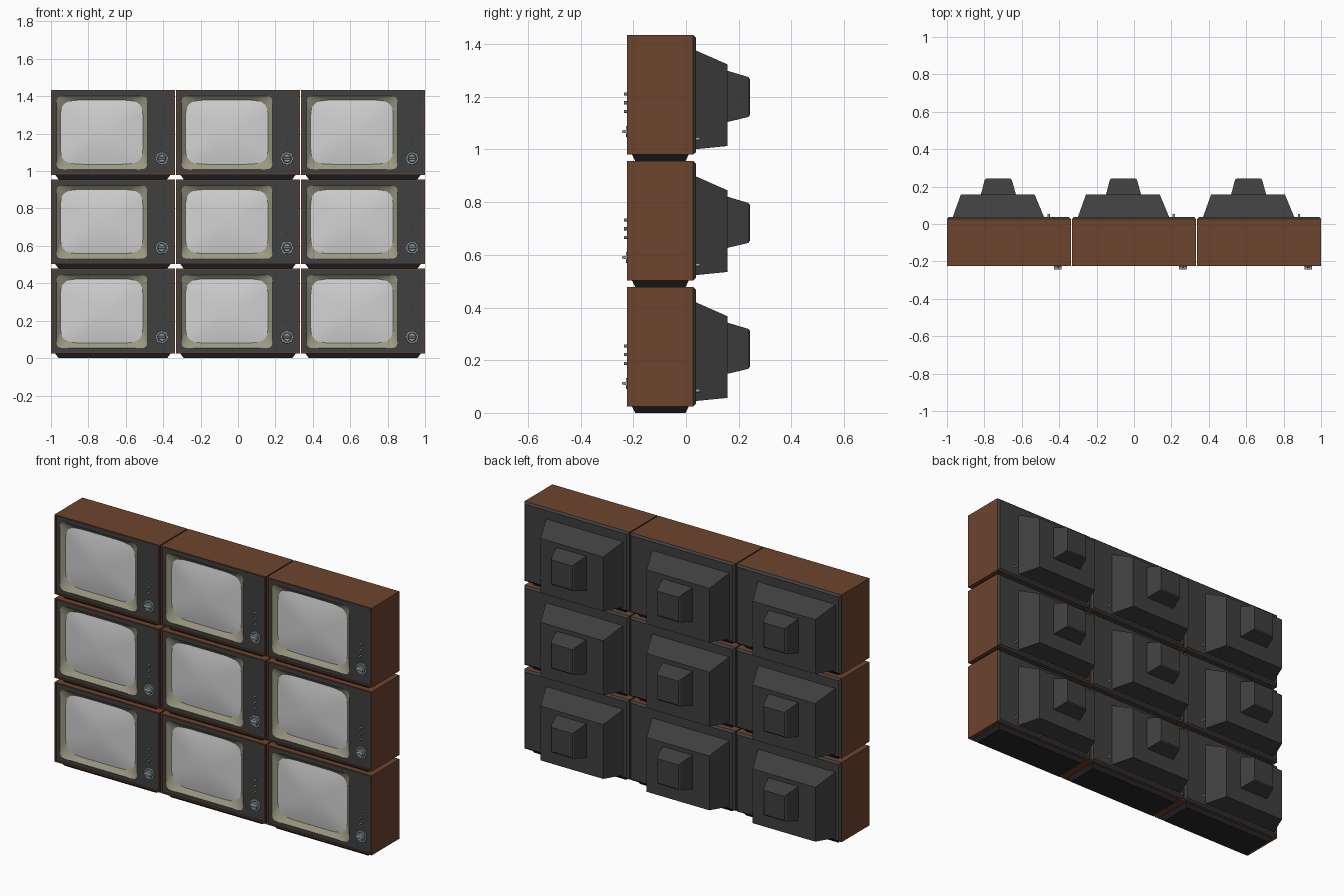
import bpy, bmesh, math

if "Cube" in bpy.data.objects:
    bpy.data.objects.remove(bpy.data.objects["Cube"])

PITCH_X, PITCH_Z = 0.669, 0.478      # spacing of the sets in the wall
HW, Z0, Z1 = 0.331, 0.024, 0.478     # half width, bottom and top of one cabinet
FRONT, PANEL = -0.224, -0.217        # cabinet lip and recessed front panel


def material(name, r, g, b):
    m = bpy.data.materials.new(name)
    m.diffuse_color = (r, g, b, 1)
    m.use_nodes = True
    m.node_tree.nodes["Principled BSDF"].inputs["Base Color"].default_value = m.diffuse_color
    return m


wood = material("brown wood", 0.155, 0.057, 0.027)
dark = material("charcoal plastic", 0.05, 0.05, 0.05)
black = material("black rubber", 0.02, 0.02, 0.022)
beige = material("beige surround", 0.33, 0.32, 0.22)
glass = material("grey screen", 0.65, 0.65, 0.65)
steel = material("blue grey metal", 0.28, 0.34, 0.37)
bronze = material("dull knob metal", 0.2, 0.19, 0.16)


def rect(x0, x1, z0, z1, y):
    return [(x0, y, z0), (x1, y, z0), (x1, y, z1), (x0, y, z1)]


def flat_rect(x, y0, y1, z):
    return [(-x, y0, z), (x, y0, z), (x, y1, z), (-x, y1, z)]


def oval(cx, cz, a, b, y, n=2, count=64, square=False):
    """Superellipse ring; square=True pushes it out to its bounding rectangle."""
    pts = []
    for i in range(count):
        t = 2 * math.pi * i / count
        c, s = math.cos(t), math.sin(t)
        u = math.copysign(abs(c) ** (2 / n), c)
        v = math.copysign(abs(s) ** (2 / n), s)
        k = max(abs(u), abs(v)) if square else 1
        pts.append((cx + a * u / k, y, cz + b * v / k))
    return pts


def wall_part(name, mat, rings, cap_first=False, cap_last=False, smooth=False):
    """Skin the rings (ordered back to front) and repeat the part in all nine sets."""
    bm = bmesh.new()
    loops = [[bm.verts.new(p) for p in ring] for ring in rings]
    for a, b in zip(loops, loops[1:]):
        n = len(a)
        for j in range(n):
            k = (j + 1) % n
            bm.faces.new((a[j], a[k], b[k], b[j]))
    if cap_first:
        bm.faces.new(loops[0][::-1])
    if cap_last:
        bm.faces.new(loops[-1])
    for f in bm.faces:
        f.smooth = smooth
    mesh = bpy.data.meshes.new(name)
    bm.to_mesh(mesh)
    bm.free()
    mesh.materials.append(mat)
    for row in range(3):
        for col in range(3):
            ob = bpy.data.objects.new(f"{name}_{row + 1}_{col + 1}", mesh)
            ob.location = ((col - 1) * PITCH_X, 0, row * PITCH_Z)
            bpy.context.collection.objects.link(ob)


# Wooden cabinet shell with a thin front lip
i = 0.007
inner = (-HW + i, HW - i, Z0 + i, Z1 - i)
wall_part("cabinet", wood, [
    rect(-HW, HW, Z0, Z1, 0.027), rect(-HW, HW, Z0, Z1, FRONT),
    rect(*inner, FRONT), rect(*inner, PANEL)])

# Chamfered back cover, tube housing and neck housing
c = 0.01
wall_part("back_cover", dark, [
    rect(-HW + c, HW - c, Z0 + c, Z1 - c, 0.038),
    rect(-HW, HW, Z0, Z1, 0.027)], cap_first=True)
wall_part("tube_housing", dark, [
    rect(-0.257, 0.138, 0.057, 0.367, 0.157),
    rect(-0.300, 0.188, 0.045, 0.420, 0.037)], cap_first=True)
wall_part("neck_housing", dark, [
    rect(-0.122, 0.009, 0.174, 0.312, 0.242),
    rect(-0.129, 0.016, 0.167, 0.319, 0.236),
    rect(-0.150, 0.038, 0.148, 0.343, 0.156)], cap_first=True)

# Aerial socket on the back
wall_part("aerial_socket", steel, [
    oval(0.213, 0.084, 0.006, 0.006, 0.053, count=12),
    oval(0.213, 0.084, 0.006, 0.006, 0.037, count=12)], cap_first=True)

# Front panel with an opening, sloping surround and bulging screen
N = 18
bez = (-0.059, 0.249, 0.243, 0.196)
scr = (-0.060, 0.252, 0.221, 0.172)
wall_part("front_panel", dark, [
    oval(0, (Z0 + Z1) / 2, HW - i, (Z1 - Z0) / 2 - i, PANEL, N, square=True),
    oval(*bez, PANEL, N)])
wall_part("screen_surround", beige, [oval(*bez, PANEL, N), oval(*scr, -0.198, 6)])
screen_rings = []
for step in range(8):
    s = 1 - step / 8
    screen_rings.append(oval(scr[0], scr[1], scr[2] * s, scr[3] * s,
                             -0.198 - 0.016 * (1 - s * s), 2 + 4 * s))
wall_part("screen", glass, screen_rings, cap_last=True, smooth=True)

# Three small control knobs
for k, z in enumerate((0.254, 0.221, 0.188)):
    wall_part(f"control_knob_{k + 1}", bronze, [
        oval(0.262, z, 0.006, 0.006, PANEL, count=16),
        oval(0.262, z, 0.006, 0.006, -0.235, count=16)], cap_last=True)

# Channel dial: dark ring, metal disc and grip bar
wall_part("dial_rim", steel, [
    oval(0.262, 0.112, 0.033, 0.033, PANEL, count=32),
    oval(0.262, 0.112, 0.032, 0.032, -0.223, count=32),
    oval(0.262, 0.112, 0.026, 0.026, -0.223, count=32)])
wall_part("dial_face", dark, [
    oval(0.262, 0.112, 0.026, 0.026, -0.223, count=32),
    oval(0.262, 0.112, 0.022, 0.022, -0.222, count=32)])
wall_part("dial_disc", steel, [
    oval(0.262, 0.112, 0.022, 0.022, -0.222, count=32),
    oval(0.262, 0.112, 0.020, 0.020, -0.228, count=32)], cap_last=True)
wall_part("dial_grip", steel, [
    rect(0.241, 0.283, 0.105, 0.119, -0.226),
    rect(0.242, 0.282, 0.108, 0.116, -0.242)], cap_last=True)

# Tapered black plinth under each cabinet
wall_part("plinth", black, [
    flat_rect(0.290, -0.193, -0.002, 0), flat_rect(0.308, -0.205, 0.010, Z0)],
    cap_first=True)
# Underside of the cabinet and its top, closing the wooden shell
wall_part("cabinet_floor", wood, [
    flat_rect(HW, FRONT + 0.002, 0.026, Z0 + 0.001)], cap_first=True)
